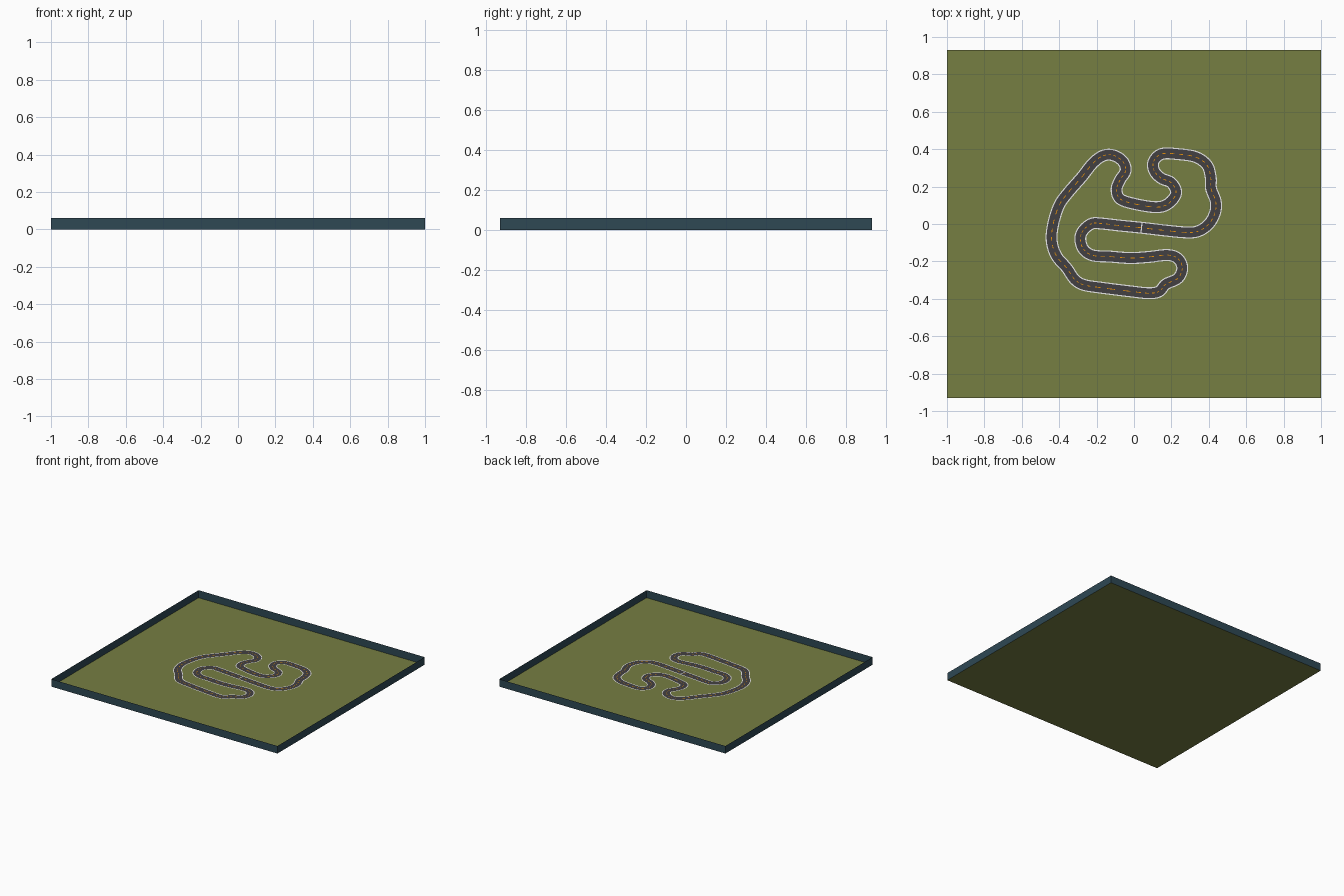
import bpy, bmesh, math
from mathutils import Vector

if "Cube" in bpy.data.objects:
    bpy.data.objects.remove(bpy.data.objects["Cube"])


def material(name, r, g, b):
    def lin(c):
        c /= 255
        return c / 12.92 if c < 0.04045 else ((c + 0.055) / 1.055) ** 2.4
    m = bpy.data.materials.new(name)
    m.diffuse_color = (lin(r), lin(g), lin(b), 1)
    m.use_nodes = True
    m.node_tree.nodes["Principled BSDF"].inputs["Base Color"].default_value = m.diffuse_color
    return m


GRASS = material("olive grass", 118, 126, 66)
WALL = material("slate wall", 46, 72, 84)
ASPHALT = material("dark asphalt", 66, 64, 66)
WHITE = material("white paint", 232, 232, 232)
ORANGE = material("orange paint", 240, 150, 10)


def mesh_object(name, verts, faces, *mats):
    me = bpy.data.meshes.new(name)
    me.from_pydata(verts, [], faces)
    ob = bpy.data.objects.new(name, me)
    bpy.context.collection.objects.link(ob)
    for m in mats:
        me.materials.append(m)
    return ob


# Ground sheet and the thin wall around it
W, D, H = 1.0, 0.93, 0.06
corners = [(-W, -D), (W, -D), (W, D), (-W, D)]
mesh_object("ground", [(x, y, 0) for x, y in corners], [(0, 1, 2, 3)], GRASS)
mesh_object("boundary_wall",
            [(x, y, z) for z in (0, H) for x, y in corners],
            [(i, (i + 1) % 4, (i + 1) % 4 + 4, i + 4) for i in range(4)], WALL)

# Circuit centre line, starting at the finish line
ctrl = [(.04, -.02), (-.08, -.008), (-.17, .002), (-.225, .002), (-.272, -.035),
        (-.287, -.08), (-.27, -.135), (-.22, -.168), (-.13, -.174), (-.02, -.182),
        (.08, -.176), (.18, -.166), (.235, -.185), (.258, -.235), (.235, -.29),
        (.17, -.322), (.135, -.36), (.08, -.37), (-.02, -.36), (-.18, -.34),
        (-.27, -.325), (-.318, -.295), (-.36, -.235), (-.415, -.17), (-.44, -.09),
        (-.432, .0), (-.4, .1), (-.35, .17), (-.28, .25), (-.22, .325), (-.165, .365),
        (-.11, .367), (-.06, .335), (-.045, .285), (-.075, .235), (-.093, .185),
        (-.075, .135), (0, .108), (.12, .09), (.185, .11), (.225, .165), (.2, .22),
        (.145, .245), (.108, .285), (.105, .335), (.15, .375), (.24, .373),
        (.33, .358), (.39, .315), (.41, .25), (.412, .19), (.437, .12), (.433, .06),
        (.4, .0), (.345, -.038), (.28, -.045), (.16, -.034)]
ctrl = [Vector(p) for p in ctrl]


def smooth_loop(pts, steps):
    """Catmull-Rom curve through a closed loop of points."""
    out, n = [], len(pts)
    for i in range(n):
        a, b, c, d = (pts[(i + k) % n] for k in (-1, 0, 1, 2))
        for s in range(steps):
            t = s / steps
            out.append(0.5 * (2 * b + (c - a) * t + (2 * a - 5 * b + 4 * c - d) * t * t
                              + (3 * b - a - 3 * c + d) * t ** 3))
    return out


path = smooth_loop(ctrl, 8)
N = len(path)


def side(i):
    t = (path[(i + 1) % N] - path[i - 1]).normalized()
    return Vector((-t.y, t.x))


def ribbon(name, lo, hi, z, mat, keep=lambda i: True):
    """Flat strip between two sideways offsets from the centre line."""
    verts = []
    for i in range(N):
        for o in (hi, lo):
            p = path[i] + side(i) * o
            verts.append((p.x, p.y, z))
    faces = [(2 * i, 2 * i + 1, 2 * ((i + 1) % N) + 1, 2 * ((i + 1) % N))
             for i in range(N) if keep(i)]
    return mesh_object(name, verts, faces, mat)


# Road surface, white borders and dashed centre line
ROAD, EDGE = 0.026, 0.032
ribbon("road", -ROAD, ROAD, 0.002, ASPHALT)
ribbon("left_border", ROAD, EDGE, 0.002, WHITE)
ribbon("right_border", -EDGE, -ROAD, 0.002, WHITE)
ribbon("centre_dashes", -0.002, 0.002, 0.003, ORANGE, lambda i: i % 4 < 2)

# Finish line across the road
s, t = side(0), Vector((side(0).y, -side(0).x))
quad = [path[0] + s * a * ROAD + t * b * 0.003
        for a, b in ((-1, -1), (-1, 1), (1, 1), (1, -1))]
mesh_object("finish_line", [(p.x, p.y, 0.0035) for p in quad], [(0, 1, 2, 3)], WHITE)

# Make every flat plate face upward
for ob in bpy.context.collection.objects:
    if ob.name != "boundary_wall":
        for f in ob.data.polygons:
            if f.normal.z < 0:
                f.flip()
